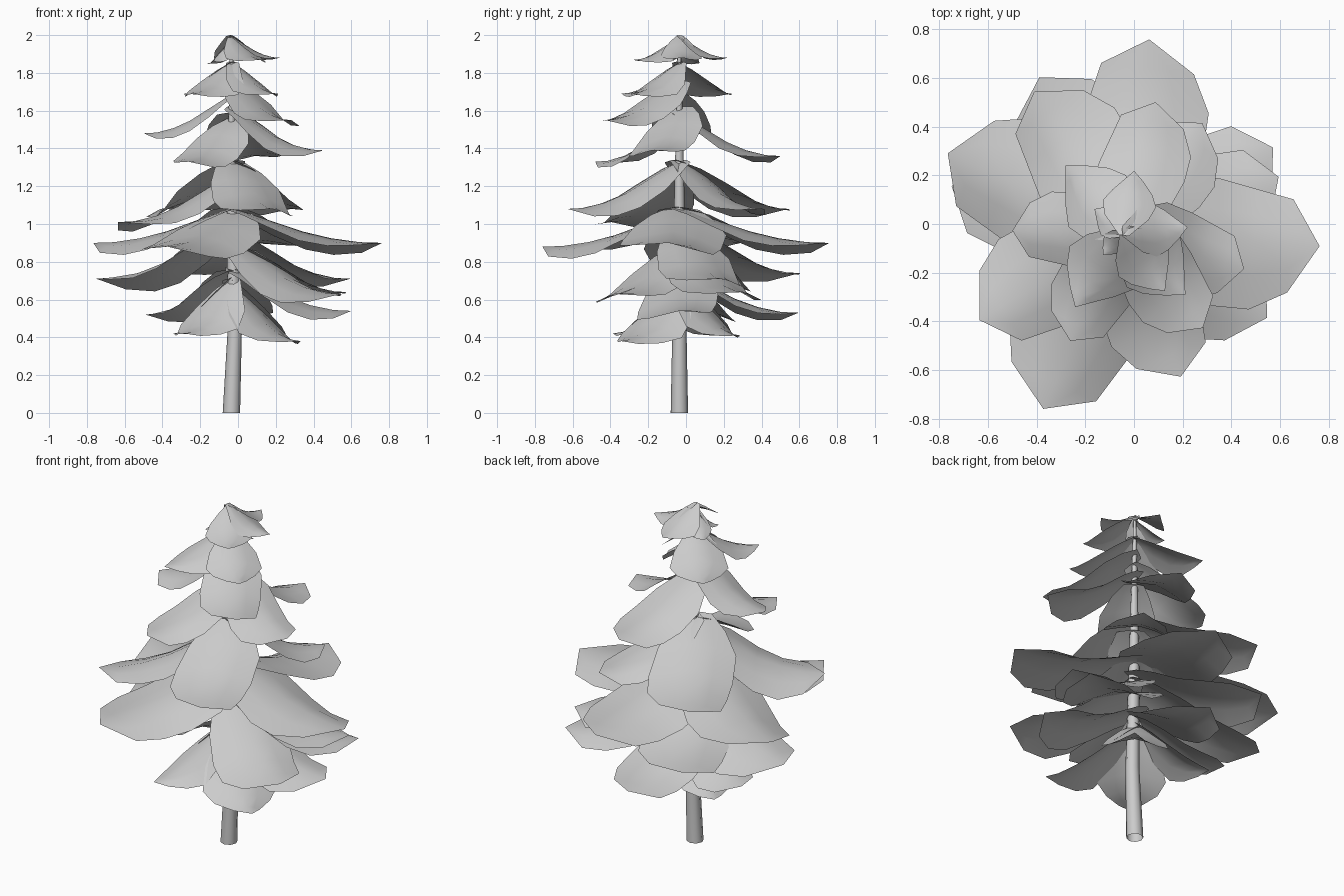
import bpy, bmesh
from math import cos, sin, radians

if "Cube" in bpy.data.objects:
    bpy.data.objects.remove(bpy.data.objects["Cube"])

CX, CY = -0.035, -0.035

# Bough profiles along the length: position, drop, left half-width, right half-width, left sag, right sag
BROAD = [
    (-0.05, 0.00, 0.13, 0.09, 0.02, 0.01),
    (0.08, 0.13, 0.24, 0.18, 0.06, 0.02),
    (0.25, 0.37, 0.33, 0.28, 0.10, 0.04),
    (0.47, 0.68, 0.31, 0.345, 0.12, 0.06),
    (0.66, 0.87, 0.27, 0.35, 0.11, 0.05),
    (0.85, 0.98, 0.23, 0.25, 0.07, 0.02),
]
KITE = [
    (-0.05, 0.00, 0.10, 0.06, 0.02, 0.02),
    (0.08, 0.14, 0.22, 0.18, 0.08, 0.05),
    (0.25, 0.38, 0.38, 0.34, 0.15, 0.10),
    (0.47, 0.67, 0.43, 0.43, 0.17, 0.12),
    (0.66, 0.86, 0.30, 0.34, 0.11, 0.08),
    (0.85, 0.97, 0.13, 0.17, 0.05, 0.03),
]


def bough(name, profile, drop, angle, length, tip_z, roll=0.0):
    """Drooping leaf-shaped sheet growing out of the trunk; roll lowers its right side."""
    a = radians(angle)
    root_z = min(tip_z + drop, 2.0)
    drop = root_z - tip_z
    bm = bmesh.new()

    def vert(u, side, z):
        return bm.verts.new((CX + length * (u * cos(a) - side * sin(a)),
                             CY + length * (u * sin(a) + side * cos(a)),
                             z + roll * side * length))

    rows = []
    for u, d, wl, wr, sl, sr in profile:
        z = root_z - d * drop
        rows.append([
            vert(u, wl, z - sl * length),
            vert(u, wl * 0.5, z - sl * length * 0.38),
            vert(u, 0, z),
            vert(u, -wr * 0.5, z - sr * length * 0.38),
            vert(u, -wr, z - sr * length),
        ])
    tip = vert(1, 0, tip_z)
    for r0, r1 in zip(rows, rows[1:]):
        for i in range(4):
            bm.faces.new((r0[i], r1[i], r1[i + 1], r0[i + 1]))
    for i in range(4):
        bm.faces.new((rows[-1][i], tip, rows[-1][i + 1]))
    bmesh.ops.recalc_face_normals(bm, faces=bm.faces)
    if sum(f.normal.z for f in bm.faces) < 0:
        bmesh.ops.reverse_faces(bm, faces=bm.faces)
    finish(name, bm)


def trunk():
    """Tapered eight-sided trunk with a slight bend."""
    bm = bmesh.new()
    rings = []
    for x, z, r in [(CX, 0, 0.046), (-0.018, 0.42, 0.038),
                    (-0.03, 1.1, 0.028), (CX, 1.97, 0.008)]:
        rings.append([bm.verts.new((x + r * cos(radians(45 * i)),
                                    CY + r * sin(radians(45 * i)), z)) for i in range(8)])
    for r0, r1 in zip(rings, rings[1:]):
        for i in range(8):
            j = (i + 1) % 8
            bm.faces.new((r0[i], r0[j], r1[j], r1[i]))
    finish("trunk", bm)


def finish(name, bm):
    """Turn the bmesh into a smooth-shaded object."""
    for f in bm.faces:
        f.smooth = True
    me = bpy.data.meshes.new(name)
    bm.to_mesh(me)
    bm.free()
    bpy.context.collection.objects.link(bpy.data.objects.new(name, me))


# Tiers of boughs from the ground up: profile, drop, then (angle, length, tip height, roll)
TIERS = [
    (KITE, 0.30, [(-40, 0.48, 0.38), (-125, 0.43, 0.42), (50, 0.42, 0.41), (140, 0.40, 0.42)]),
    (BROAD, 0.23, [(0, 0.635, 0.54, 0.2), (90, 0.63, 0.53), (155, 0.50, 0.52, 0.25)]),
    (BROAD, 0.27, [(-31, 0.68, 0.63, 0.2), (20, 0.67, 0.71), (30, 0.70, 0.64),
                   (119, 0.73, 0.74), (165, 0.74, 0.71, 0.25)]),
    (BROAD, 0.19, [(-4, 0.80, 0.90), (83, 0.80, 0.90), (156, 0.80, 0.90), (-115, 0.80, 0.88)]),
    (BROAD, 0.26, [(-69, 0.635, 1.08), (55, 0.55, 1.08), (123, 0.69, 1.08), (211, 0.70, 1.01, 0.2)]),
    (BROAD, 0.23, [(-17, 0.51, 1.39, 0.2), (77, 0.55, 1.36), (243, 0.50, 1.33)]),
    (BROAD, 0.21, [(-51, 0.505, 1.55), (179, 0.465, 1.48)]),
    (KITE, 0.17, [(-46, 0.355, 1.69), (132, 0.37, 1.69), (236, 0.37, 1.69)]),
    (KITE, 0.12, [(-56, 0.29, 1.87), (5, 0.256, 1.88), (82, 0.256, 1.88),
                  (143, 0.16, 1.85), (225, 0.13, 1.86)]),
]

trunk()
for t, (profile, drop, boughs) in enumerate(TIERS):
    for b, shape in enumerate(boughs):
        bough(f"bough_{t + 1}_{b + 1}", profile, drop, *shape)
